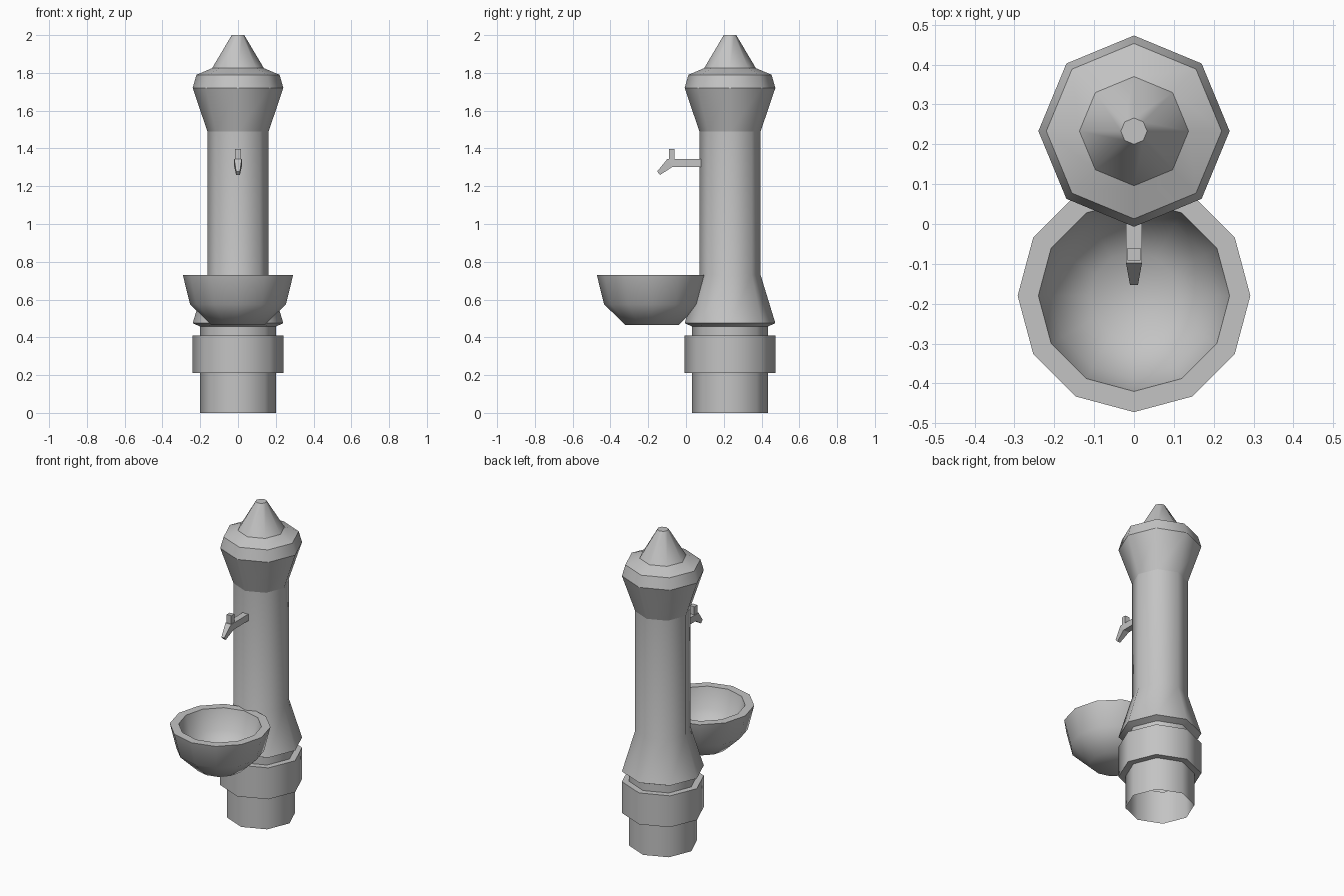
import bpy
import bmesh
from math import cos, sin, tau

old = bpy.data.objects.get("Cube")
if old:
    bpy.data.objects.remove(old, do_unlink=True)

stone = bpy.data.materials.new("grey_stone")
stone.use_nodes = True
GREY = (0.55, 0.55, 0.55, 1)
stone.diffuse_color = GREY
stone.node_tree.nodes["Principled BSDF"].inputs["Base Color"].default_value = GREY


def finish(name, bm):
    mesh = bpy.data.meshes.new(name)
    bm.to_mesh(mesh)
    bm.free()
    mesh.materials.append(stone)
    obj = bpy.data.objects.new(name, mesh)
    bpy.context.collection.objects.link(obj)
    return obj


def lathe(name, profile, sides, y, cap_start, cap_end):
    """Turn (radius, z, sharp) points into a smooth faceted solid."""
    bm = bmesh.new()
    rings = []
    for r, z, _ in profile:
        rings.append([bm.verts.new((r * cos(tau * i / sides), y + r * sin(tau * i / sides), z))
                      for i in range(sides)])
    for a, b in zip(rings, rings[1:]):
        for i in range(sides):
            j = (i + 1) % sides
            bm.faces.new((a[i], a[j], b[j], b[i]))
    if cap_start:
        bm.faces.new(rings[0][::-1])
    if cap_end:
        bm.faces.new(rings[-1])
    for f in bm.faces:
        f.smooth = True
    # Keep the chosen rings crisp
    for ring, (_, _, sharp) in zip(rings, profile):
        if sharp:
            for i in range(sides):
                bm.edges.get((ring[i], ring[(i + 1) % sides])).smooth = False
    return finish(name, bm)


def loft(name, sections):
    """Join (half width, (y, z) top, (y, z) bottom) sections into a flat-sided bar."""
    bm = bmesh.new()
    rings = []
    for w, top, low in sections:
        rings.append([bm.verts.new((x, *p)) for x, p in
                      ((-w, top), (w, top), (w, low), (-w, low))])
    for a, b in zip(rings, rings[1:]):
        for i in range(4):
            j = (i + 1) % 4
            bm.faces.new((a[i], a[j], b[j], b[i]))
    bm.faces.new(rings[0][::-1])
    bm.faces.new(rings[-1])
    bmesh.ops.recalc_face_normals(bm, faces=bm.faces)
    return finish(name, bm)


# Octagonal pillar: open foot, collar, flared base, shaft, capital and spire
lathe("pillar", [
    (0.2, 0, True), (0.2, 0.21, True), (0.24, 0.21, True), (0.24, 0.41, True),
    (0.2, 0.41, True), (0.2, 0.457, True), (0.24, 0.475, True), (0.162, 0.73, False),
    (0.162, 1.49, True), (0.24, 1.72, True), (0.22, 1.79, True),
    (0.137, 1.825, True), (0.033, 2, True)], 8, 0.233, False, True)

# Twelve-sided bowl with a flat rim and a hollow inside
lathe("basin", [
    (0.14, 0.465, False), (0.254, 0.575, False), (0.292, 0.73, True),
    (0.24, 0.73, True), (0.207, 0.605, False), (0.11, 0.515, False)],
    12, -0.18, True, True)

# Tap: straight pipe bending into a tapered nozzle
loft("tap_spout", [
    (0.02, (0.1, 1.345), (0.1, 1.303)),
    (0.02, (-0.098, 1.345), (-0.07, 1.303)),
    (0.01, (-0.153, 1.278), (-0.137, 1.26))])

# Upright tap handle
loft("tap_handle", [
    (0.016, (-0.091, 1.34), (-0.06, 1.34)),
    (0.016, (-0.091, 1.397), (-0.06, 1.397))])
